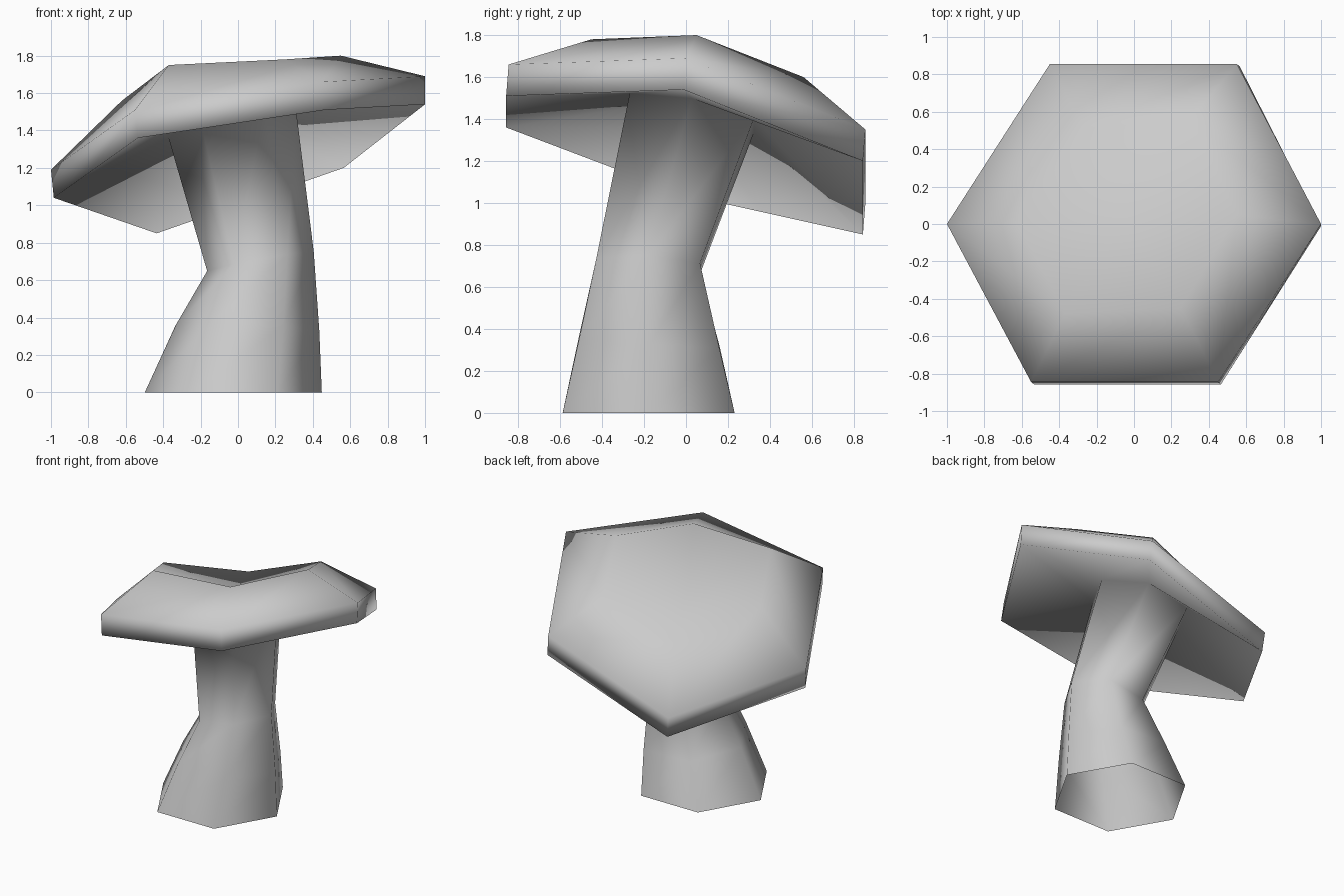
import bpy, bmesh, math
from mathutils import Vector

cube = bpy.data.objects.get("Cube")
if cube:
    bpy.data.objects.remove(cube, do_unlink=True)

grey = bpy.data.materials.new("plain_grey")
grey.use_nodes = True
colour = (0.6, 0.6, 0.6, 1)
grey.diffuse_color = colour
grey.node_tree.nodes["Principled BSDF"].inputs["Base Color"].default_value = colour


def hexagon(centre, radius, tilt_x=0, tilt_y=0):
    """Hexagon with corners on the x axis, sheared to a tilted plane."""
    ring = []
    for i in range(6):
        x = radius * math.cos(i * math.pi / 3)
        y = radius * math.sin(i * math.pi / 3)
        ring.append(Vector(centre) + Vector((x, y, tilt_x * x + tilt_y * y)))
    return ring


# Bent stem, open at the foot
stem = [
    hexagon((-0.025, -0.178, 0), 0.473),
    hexagon((0.05, -0.175, 0.34), 0.385, -0.04, -0.07),
    hexagon((0.12, -0.18, 0.70), 0.285, 0.18, -0.05),
    hexagon((-0.03, 0.028, 1.43), 0.342, 0.2, -0.2),
]

# Tilted cap: underside grows out of the stem to a thick rim and a shoulder
rim = [Vector(p) for p in (
    (1, 0, 1.69), (0.55, 0.855, 1.35), (-0.45, 0.855, 1.0),
    (-1, 0, 1.19), (-0.55, -0.845, 1.51), (0.45, -0.845, 1.66))]
shoulder = [
    (0.55, 0.05, 1.80), (0.30, 0.56, 1.60), (-0.27, 0.51, 1.39),
    (-0.62, 0.0, 1.56), (-0.37, -0.48, 1.75), (0.25, -0.45, 1.78)]
drop = Vector((0.015, -0.012, -0.15))
lip = [p + drop for p in rim]
lip[0].x = 1.0
dish = (-0.03, 0.03, 1.50)

# One continuous skin from the foot to the dished crown
bm = bmesh.new()
loops = [[bm.verts.new(p) for p in ring] for ring in stem + [lip, rim, shoulder]]
for low, high in zip(loops, loops[1:]):
    for i in range(6):
        j = (i + 1) % 6
        bm.faces.new((low[i], low[j], high[j], high[i]))
tip = bm.verts.new(dish)
for i in range(6):
    bm.faces.new((loops[-1][i], loops[-1][(i + 1) % 6], tip))
bmesh.ops.recalc_face_normals(bm, faces=bm.faces)
for face in bm.faces:
    face.smooth = True
mesh = bpy.data.meshes.new("mushroom")
bm.to_mesh(mesh)
bm.free()
mesh.materials.append(grey)
bpy.context.collection.objects.link(bpy.data.objects.new("mushroom", mesh))
